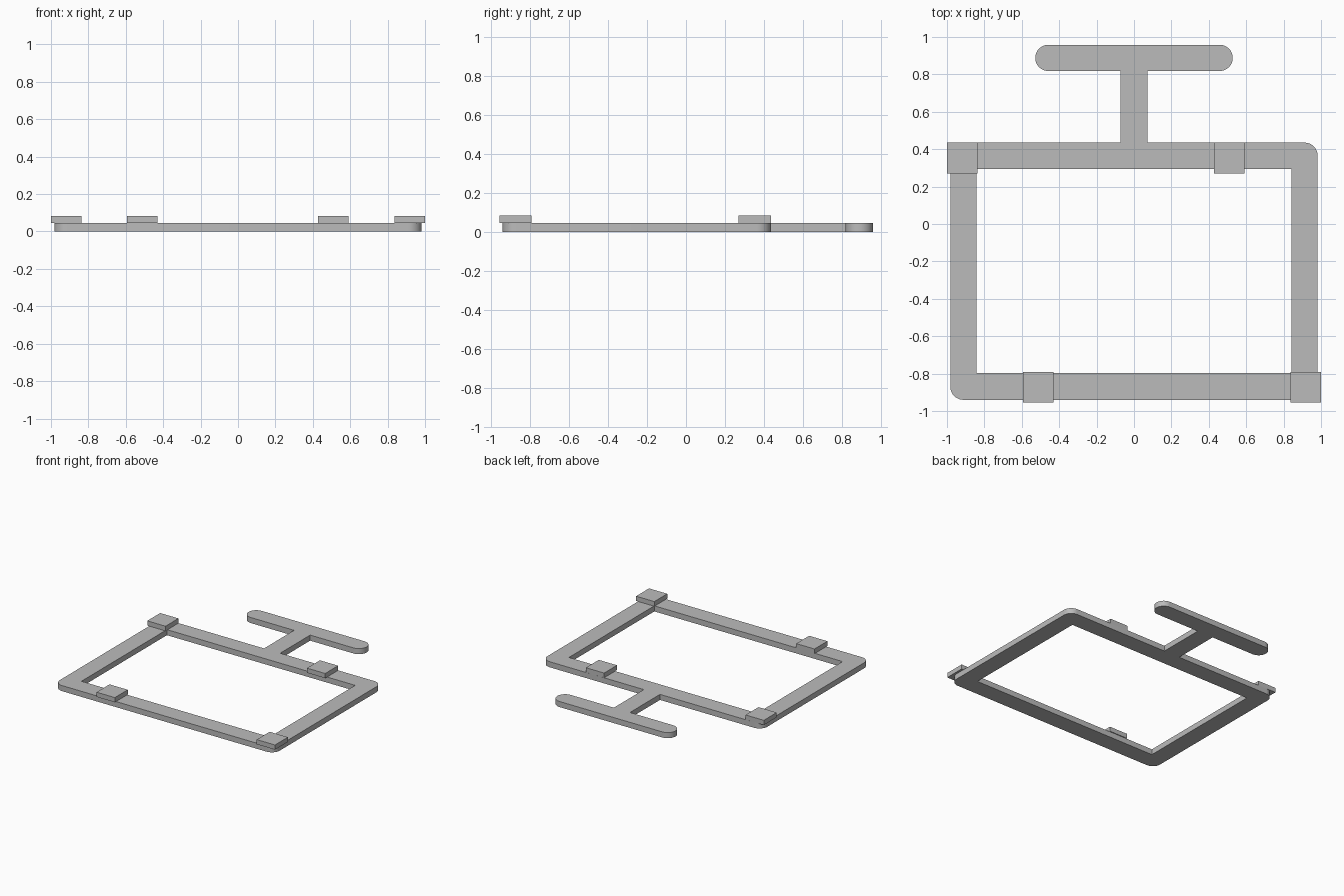
import bpy
import bmesh
from math import sin, cos, pi
from mathutils import Vector, Matrix

if "Cube" in bpy.data.objects:
    bpy.data.objects.remove(bpy.data.objects["Cube"])

THICK = 0.045   # frame thickness
PAD_TOP = 0.083
R = 0.07        # corner radius

grey = bpy.data.materials.new("plain grey")
grey.use_nodes = True
colour = (0.5, 0.5, 0.5, 1)
grey.diffuse_color = colour
grey.node_tree.nodes["Principled BSDF"].inputs["Base Color"].default_value = colour


def rounded(corners, steps=10):
    """Outline with right-angle corners (x, y, radius) turned into arcs."""
    out = []
    n = len(corners)
    for i, (x, y, r) in enumerate(corners):
        p = Vector((x, y))
        if r == 0:
            out.append(p)
            continue
        a = (Vector(corners[i - 1][:2]) - p).normalized() * r
        b = (Vector(corners[(i + 1) % n][:2]) - p).normalized() * r
        for k in range(steps + 1):
            t = pi / 2 * k / steps
            out.append(p + a * (1 - sin(t)) + b * (1 - cos(t)))
    return out


def add_plate(name, outlines, height):
    """Flat plate cut from closed outlines, standing on z = 0."""
    curve = bpy.data.curves.new(name + " outline", "CURVE")
    curve.dimensions = "2D"
    curve.fill_mode = "BOTH"
    curve.extrude = height / 2
    for pts in outlines:
        spline = curve.splines.new("POLY")
        spline.points.add(len(pts) - 1)
        for sp, p in zip(spline.points, pts):
            sp.co = (p.x, p.y, 0, 1)
        spline.use_cyclic_u = True
    temp = bpy.data.objects.new(name + " outline", curve)
    bpy.context.collection.objects.link(temp)
    bpy.context.view_layer.update()
    mesh = bpy.data.meshes.new_from_object(
        temp.evaluated_get(bpy.context.evaluated_depsgraph_get()))
    bpy.data.objects.remove(temp)
    bm = bmesh.new()
    bm.from_mesh(mesh)
    bmesh.ops.remove_doubles(bm, verts=bm.verts, dist=0.0005)
    bmesh.ops.translate(bm, verts=bm.verts, vec=(0, 0, height / 2))
    bmesh.ops.recalc_face_normals(bm, faces=bm.faces)
    bm.to_mesh(mesh)
    bm.free()
    mesh.materials.clear()
    mesh.materials.append(grey)
    obj = bpy.data.objects.new(name, mesh)
    bpy.context.collection.objects.link(obj)
    return obj


def add_pad(name, x, y):
    """Raised rectangular pad on top of the frame."""
    bm = bmesh.new()
    size = Matrix.Diagonal((0.163, 0.165, PAD_TOP - THICK, 1))
    place = Matrix.Translation((x, y, (PAD_TOP + THICK) / 2))
    bmesh.ops.create_cube(bm, size=1, matrix=place @ size)
    mesh = bpy.data.meshes.new(name)
    bm.to_mesh(mesh)
    bm.free()
    mesh.materials.append(grey)
    bpy.context.collection.objects.link(bpy.data.objects.new(name, mesh))


# Frame and T-shaped handle in one outline, with a square-cornered opening
right_half = [(0.982, -0.94, R), (0.982, 0.435, R), (0.072, 0.435, 0),
              (0.072, 0.818, 0), (0.528, 0.818, R), (0.528, 0.958, R)]
left_half = [(-x, y, r) for x, y, r in reversed(right_half)]
opening = [(-0.841, -0.797, 0), (0.841, -0.797, 0),
           (0.841, 0.294, 0), (-0.841, 0.294, 0)]
frame = add_plate("frame with handle",
                  [rounded(right_half + left_half), rounded(opening)], THICK)
bpy.context.view_layer.objects.active = frame
frame.select_set(True)
bpy.ops.object.shade_smooth_by_angle(angle=pi / 6)

# Pads: one at a corner and one along the bar, front and back
add_pad("front_left_pad", 0.918, -0.873)
add_pad("front_right_pad", -0.513, -0.873)
add_pad("back_right_pad", -0.918, 0.352)
add_pad("back_left_pad", 0.509, 0.352)
